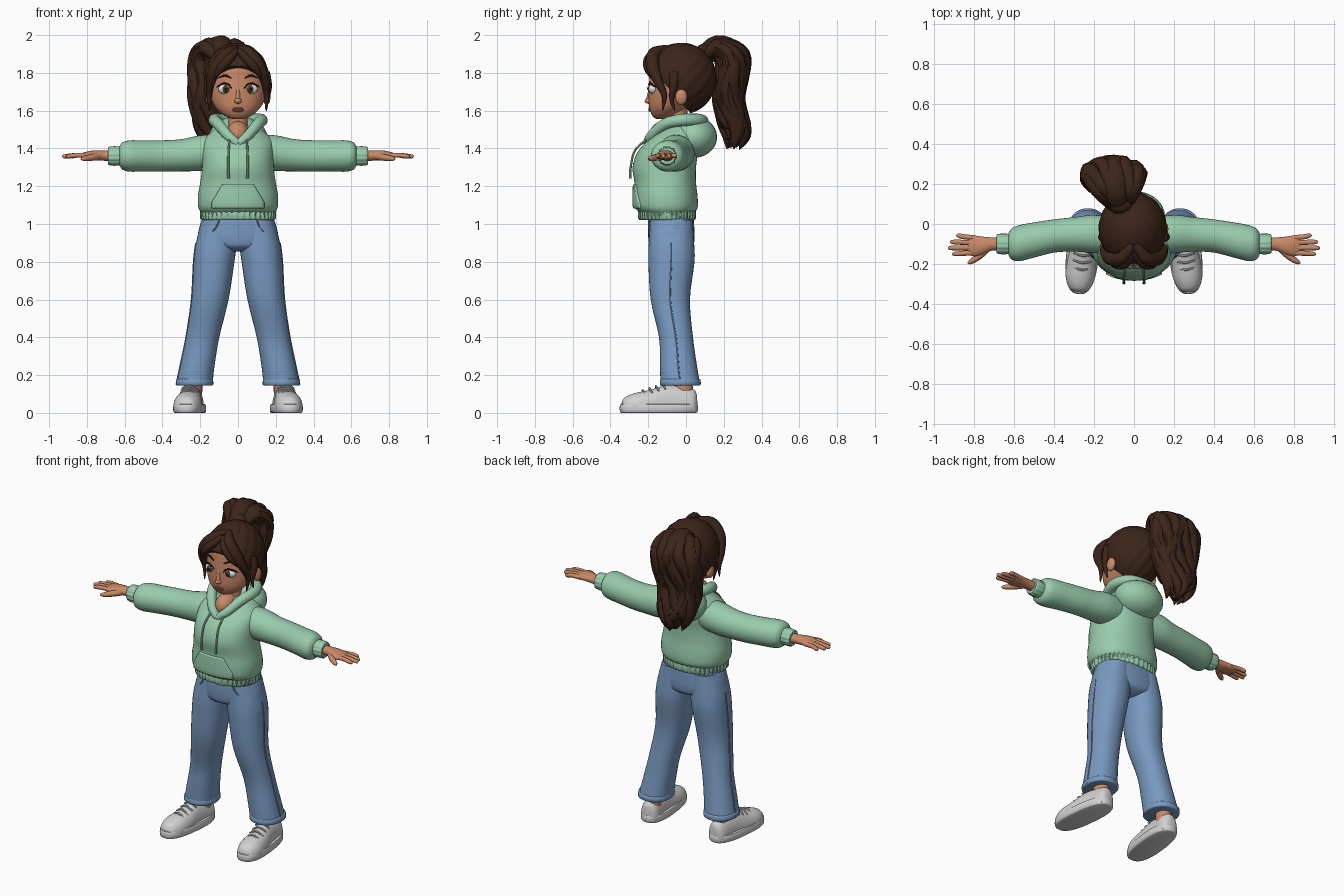
import bpy, bmesh, math, random
from mathutils import Vector, Matrix

random.seed(4)


def material(name, r, g, b):
    m = bpy.data.materials.new(name)
    m.diffuse_color = (r, g, b, 1)
    return m


HAIR = material("dark brown hair", .045, .018, .010)
SKIN = material("skin", .58, .25, .135)
GREEN = material("mint fabric", .32, .60, .42)
BLUE = material("blue denim", .19, .32, .53)
SHOE = material("shoe grey white", .64, .64, .65)
WHITE = material("eye white", .85, .84, .82)
IRIS = material("iris brown", .10, .035, .015)
BLACK = material("pupil black", .008, .006, .006)
LIP = material("lip", .42, .13, .09)


def finish(name, bm, mat, angle=40):
    bmesh.ops.recalc_face_normals(bm, faces=bm.faces)
    me = bpy.data.meshes.new(name)
    bm.to_mesh(me)
    bm.free()
    me.materials.append(mat)
    me.shade_smooth()
    me.set_sharp_from_angle(angle=math.radians(angle))
    ob = bpy.data.objects.new(name, me)
    bpy.context.collection.objects.link(ob)
    return ob


def spline(keys, steps):
    """Catmull-Rom through tuples of any length."""
    out = []
    for i in range(len(keys) - 1):
        a, b, c, d = keys[max(i - 1, 0)], keys[i], keys[i + 1], keys[min(i + 2, len(keys) - 1)]
        for k in range(steps):
            t = k / steps
            out.append([.5 * (2 * q + (r - p) * t + (2 * p - 5 * q + 4 * r - s) * t * t
                              + (3 * q - p - 3 * r + s) * t ** 3) for p, q, r, s in zip(a, b, c, d)])
    return out + [list(keys[-1])]


def skin_rings(name, rings, mat):
    bm = bmesh.new()
    vs = [[bm.verts.new(p) for p in ring] for ring in rings]
    n = len(rings[0])
    for a, b in zip(vs, vs[1:]):
        for i in range(n):
            bm.faces.new((a[i], a[(i + 1) % n], b[(i + 1) % n], b[i]))
    bm.faces.new(vs[0])
    bm.faces.new(vs[-1])
    return finish(name, bm, mat)


def loft(name, axis, keys, mat, n=36, steps=4, p=2, rib=0, zmin=-9):
    """Keys are (position on axis, two centre values, two radii)."""
    rings = []
    for t, a, b, ra, rb in spline(keys, steps):
        ring = []
        for i in range(n):
            c, s = math.cos(2 * math.pi * i / n), math.sin(2 * math.pi * i / n)
            k = rib * (1 if i // 2 % 2 else -1)
            u = a + (max(ra, .002) + k) * math.copysign(abs(c) ** (2 / p), c)
            v = b + (max(rb, .002) + k) * math.copysign(abs(s) ** (2 / p), s)
            x, y, z = {'X': (t, u, v), 'Y': (u, t, v), 'Z': (u, v, t)}[axis]
            ring.append((x, y, max(z, zmin)))
        rings.append(ring)
    return skin_rings(name, rings, mat)


def tube(name, keys, mat, n=10, steps=5):
    """Keys are (x, y, z, radius)."""
    pts = spline(keys, steps)
    rings, side = [], None
    for i, q in enumerate(pts):
        d = (Vector(pts[min(i + 1, len(pts) - 1)][:3]) - Vector(pts[max(i - 1, 0)][:3])).normalized()
        side = d.orthogonal() if side is None else side - d * side.dot(d)
        side.normalize()
        up = d.cross(side)
        rings.append([Vector(q[:3]) + max(q[3], .001) * (math.cos(a) * side + math.sin(a) * up)
                      for a in (2 * math.pi * k / n for k in range(n))])
    return skin_rings(name, rings, mat)


def ball(name, c, r, mat, seg=28):
    bm = bmesh.new()
    bmesh.ops.create_uvsphere(bm, u_segments=seg, v_segments=seg // 2, radius=1,
                              matrix=Matrix.Translation(c) @ Matrix.Diagonal((*r, 1)))
    return finish(name, bm, mat)


# hoodie body, ribbed hem, hood and collar
body = loft("hoodie_body", 'Z', [
    (1.06, 0, -.1, .195, .145), (1.09, 0, -.105, .21, .167), (1.15, 0, -.107, .212, .168),
    (1.22, 0, -.11, .2, .163), (1.3, 0, -.115, .19, .168), (1.38, 0, -.097, .19, .16),
    (1.44, 0, -.07, .185, .135), (1.48, 0, -.05, .15, .115), (1.52, 0, -.04, .1, .085)], GREEN, 48, p=2.2)
loft("hoodie_hem", 'Z', [(1.02, 0, -.1, .185, .14), (1.03, 0, -.1, .197, .15),
                         (1.07, 0, -.1, .197, .15), (1.08, 0, -.1, .19, .145)], GREEN, 160, 2, 2.2, .003)
ball("hood", (0, .04, 1.46), (.155, .125, .11), GREEN)
ring = [(0, -.205, 1.425, .022), (.05, -.185, 1.465, .026), (.105, -.11, 1.53, .03),
        (.125, -.02, 1.55, .032), (.085, .06, 1.55, .034), (0, .085, 1.545, .034)]
tube("hood_collar", ring + [(-x, y, z, r) for x, y, z, r in ring[-2::-1]], GREEN, 14)

# front pocket wrapped onto the body
bm = bmesh.new()
bmesh.ops.create_grid(bm, x_segments=24, y_segments=16, size=1)
for v in bm.verts:
    t = (v.co.y + 1) / 2
    v.co = (v.co.x * (.135 - .055 * max(0, t - .25) / .75), -.6, 1.085 + .125 * t)
pocket = finish("front_pocket", bm, GREEN)
wrap = pocket.modifiers.new("wrap", 'SHRINKWRAP')
wrap.target, wrap.wrap_method, wrap.use_project_y = body, 'PROJECT', True
thick = pocket.modifiers.new("thick", 'SOLIDIFY')
thick.thickness, thick.offset = .018, 0

# jeans seat
loft("jeans_seat", 'Z', [(1.04, 0, -.078, .185, .118), (.98, 0, -.078, .205, .122), (.92, 0, -.077, .21, .122),
                         (.88, 0, -.077, .15, .112), (.855, 0, -.077, .05, .07)], BLUE, p=2.3)

for s, side in ((1, "left"), (-1, "right")):
    # sleeve, cuff and drawstring
    loft(side + "_sleeve", 'X', [(s * x, *k) for x, *k in (
        (.08, -.06, 1.385, .09, .09), (.2, -.05, 1.375, .095, .094), (.3, -.052, 1.364, .086, .085),
        (.4, -.06, 1.36, .083, .083), (.5, -.08, 1.36, .088, .082), (.57, -.095, 1.36, .09, .083),
        (.61, -.1, 1.36, .08, .073), (.628, -.1, 1.36, .055, .05))], GREEN)
    loft(side + "_cuff", 'X', [(s * x, -.1, 1.36, r, r) for x, r in (
        (.6, .044), (.63, .05), (.675, .05), (.688, .044))], GREEN, 48, 2, 2, .0015)
    tube(side + "_drawstring", [(s * .045, -.205, 1.45, .006), (s * .05, -.27, 1.39, .006),
                                (s * .052, -.293, 1.3, .006), (s * .05, -.295, 1.24, .008)], GREEN, 8)

    # hand with fingers and thumb
    loft(side + "_palm", 'X', [(s * x, *k) for x, *k in (
        (.66, -.1, 1.36, .034, .03), (.71, -.1, 1.362, .033, .027), (.76, -.108, 1.364, .045, .026),
        (.8, -.11, 1.362, .052, .021), (.83, -.105, 1.36, .046, .014))], SKIN, 24)
    for i, (y0, y1, tip) in enumerate(((-.07, -.058, .89), (-.094, -.09, .92),
                                       (-.119, -.12, .93), (-.143, -.15, .91))):
        tube(f"{side}_finger_{i + 1}", [(s * .79, y0, 1.362, .013), (s * .85, (y0 + y1) / 2, 1.364, .013),
                                        (s * (tip - .012), y1, 1.358, .011), (s * tip, y1, 1.356, .003)], SKIN, 10)
    tube(side + "_thumb", [(s * .735, -.12, 1.358, .02), (s * .775, -.16, 1.352, .018),
                           (s * .815, -.188, 1.346, .013), (s * .832, -.197, 1.344, .004)], SKIN)

    # jeans leg with hem and seams
    leg = ((1.02, .1, -.077, .09, .112), (.9, .115, -.077, .108, .12), (.8, .127, -.077, .108, .122),
           (.6, .148, -.083, .098, .104), (.4, .187, -.053, .088, .09), (.25, .215, -.04, .091, .098),
           (.15, .231, -.03, .096, .105))
    loft(side + "_leg", 'Z', [(z, s * x, *k) for z, x, *k in leg], BLUE, p=2.2)
    loft(side + "_leg_hem", 'Z', [(z, s * .23, -.03, .096 + r, .105 + r) for z, r in (
        (.145, -.004), (.15, .003), (.175, .002), (.18, -.004))], BLUE, p=2.2, steps=2)
    tube(side + "_outer_seam", [(z_x[1] * s + s * z_x[3], z_x[2], z_x[0], .004) for z_x in leg[1:]], BLUE, 6)
    tube(side + "_hip_pocket_seam", [(s * .1, -.197, 1.02, .004), (s * .125, -.193, .97, .004),
                                     (s * .19, -.15, .935, .004)], BLUE, 6)

    # ankle and trainer
    loft(side + "_ankle", 'Z', [(.08, s * .235, -.01, .045, .05), (.22, s * .232, -.02, .045, .05)], SKIN, 20)
    upper = loft(side + "_shoe_upper", 'Y', [
        (-.342, 0, .03, .025, .025), (-.325, 0, .03, .05, .052), (-.27, 0, .03, .073, .075),
        (-.19, 0, .03, .073, .092), (-.11, 0, .03, .064, .115), (-.04, 0, .03, .06, .112),
        (.025, 0, .03, .056, .1), (.05, 0, .03, .04, .085), (.058, 0, .03, .02, .06)], SHOE, p=2.2, zmin=.01)
    sole = loft(side + "_shoe_sole", 'Z', [(z, 0, -.145, .081 + r, .207 + r) for z, r in (
        (0, -.008), (.008, 0), (.04, 0), (.046, -.006))], SHOE, 48, 2, 2.6)
    parts = [upper, sole]
    for i in range(4):
        y, top = -.23 + i * .035, .115 + i * .011
        parts.append(tube(f"{side}_lace_{i + 1}", [(-.045, y + .01, top - .02, .005), (0, y, top + .005, .006),
                                                   (.045, y + .01, top - .02, .005)], SHOE, 8))
    for o in parts:
        o.location.x, o.rotation_euler.z = s * .24, s * .11

    # eye, lid, brow and ear
    ball(side + "_eye", (s * .069, -.174, 1.715), (.035, .024, .027), WHITE)
    ball(side + "_iris", (s * .066, -.183, 1.715), (.021, .02, .022), IRIS)
    ball(side + "_pupil", (s * .066, -.189, 1.715), (.011, .0165, .012), BLACK)
    ball(side + "_eye_glint", (s * .066 + .007, -.2, 1.724), (.004, .006, .004), WHITE, 12)
    tube(side + "_upper_lid", [(s * .032, -.193, 1.716, .002), (s * .05, -.196, 1.738, .004),
                               (s * .075, -.189, 1.744, .005), (s * .098, -.174, 1.734, .005),
                               (s * .113, -.16, 1.725, .002)], BLACK, 8)
    tube(side + "_brow", [(s * .035, -.193, 1.772, .003), (s * .07, -.18, 1.786, .006),
                          (s * .11, -.15, 1.772, .002)], HAIR, 8)
    ball(side + "_ear", (s * .152, -.025, 1.672), (.02, .032, .042), SKIN, 20)

    # fringe locks and loose strands
    tube(side + "_fringe", [(s * .005, -.1, 1.93, .02), (s * .06, -.17, 1.9, .034), (s * .115, -.175, 1.83, .034),
                            (s * .145, -.145, 1.75, .024), (s * .152, -.115, 1.68, .015),
                            (s * .148, -.125, 1.6, .003)], HAIR)
    tube(side + "_fringe_lock", [(s * .005, -.15, 1.92, .015), (s * .045, -.198, 1.875, .024),
                                 (s * .095, -.2, 1.82, .022), (s * .125, -.175, 1.765, .003)], HAIR)
    tube(side + "_ear_strand", [(s * .14, -.06, 1.8, .03), (s * .158, -.065, 1.73, .022),
                                (s * .152, -.075, 1.66, .013), (s * .15, -.06, 1.6, .003)], HAIR)

# neck, chest showing in the collar, head
loft("neck", 'Z', [(1.42, 0, -.06, .06, .06), (1.52, 0, -.048, .05, .052), (1.63, 0, -.045, .052, .055)], SKIN)
ball("collar_chest", (0, -.115, 1.475), (.06, .078, .07), SKIN)
loft("head", 'Z', [(1.555, 0, -.135, .02, .015), (1.562, 0, -.13, .048, .038), (1.585, 0, -.115, .088, .07),
                   (1.625, 0, -.09, .125, .106), (1.68, 0, -.062, .147, .136), (1.75, 0, -.047, .152, .148),
                   (1.84, 0, -.04, .143, .145), (1.9, 0, -.03, .11, .115), (1.93, 0, -.03, .05, .06)], SKIN, 44)
ball("nose", (0, -.195, 1.652), (.02, .024, .016), SKIN, 20)
tube("nose_bridge", [(0, -.185, 1.73, .01), (0, -.193, 1.69, .011), (0, -.2, 1.655, .013)], SKIN)
for k, (z, r) in enumerate(((1.612, .006), (1.602, .007))):
    tube(("upper_lip", "lower_lip")[k], [(-.042, -.176, 1.614, .002), (-.02, -.189, z, r), (0, -.193, z - .001, r),
                                         (.02, -.189, z, r), (.042, -.176, 1.614, .002)], LIP, 8)

# hair cap: grooves run toward the ponytail, face side sliced away
bm = bmesh.new()
bmesh.ops.create_uvsphere(bm, u_segments=96, v_segments=48, radius=1)
root = Vector((-.3, .65, .7)).normalized()
e1 = root.orthogonal().normalized()
e2 = root.cross(e1)
for v in bm.verts:
    a = math.atan2(v.co.dot(e2), v.co.dot(e1))
    off = 1 - abs(v.co.dot(root)) ** 4
    k = 1 - .028 * off * (1 - abs(math.sin(a * 9)))
    v.co = Vector((-.006 + .172 * v.co.x * k, -.025 + .188 * v.co.y * k, 1.77 + .19 * v.co.z * k))
cut = bmesh.ops.bisect_plane(bm, geom=bm.verts[:] + bm.edges[:] + bm.faces[:], plane_co=(0, -.21, 1.85),
                             plane_no=(0, -.27, -.24), clear_outer=True)
bmesh.ops.holes_fill(bm, edges=[e for e in bm.edges if e.is_boundary], sides=0)
finish("hair_cap", bm, HAIR, 50)

# ponytail: a core and wavy locks inside an envelope (centre, spread x y z)
envelope = [(-.07, .09, 1.88, .04, .02, .03), (-.09, .165, 1.935, .09, .02, .025),
            (-.1, .245, 1.88, .125, .055, .02), (-.105, .24, 1.77, .13, .055, 0),
            (-.115, .225, 1.66, .115, .05, 0), (-.115, .25, 1.55, .095, .055, 0),
            (-.11, .265, 1.48, .08, .05, 0), (-.1, .25, 1.41, .06, .035, 0)]
core = (.05, .065, .085, .08, .075, .075, .06, .02)
tube("ponytail_core", [(*e[:3], r) for e, r in zip(envelope, core)], HAIR, 16)
for i in range(20):
    a = 2 * math.pi * i / 20
    drop = random.uniform(-.02, .05)
    keys = []
    for j, (x, y, z, sx, sy, sz) in enumerate(envelope):
        b = a + .35 * math.sin(j * 1.5 + i * 1.3)
        r = (.02, .034, .04, .04, .04, .036, .028, .003)[j]
        keys.append((x + sx * math.cos(b), y + sy * math.sin(b),
                     z + sz * math.sin(b) + (drop if j > 5 else 0), r))
    tube(f"ponytail_lock_{i + 1}", keys, HAIR, 9)
ball("hair_tie", (-.065, .095, 1.9), (.06, .05, .055), HAIR, 20)
